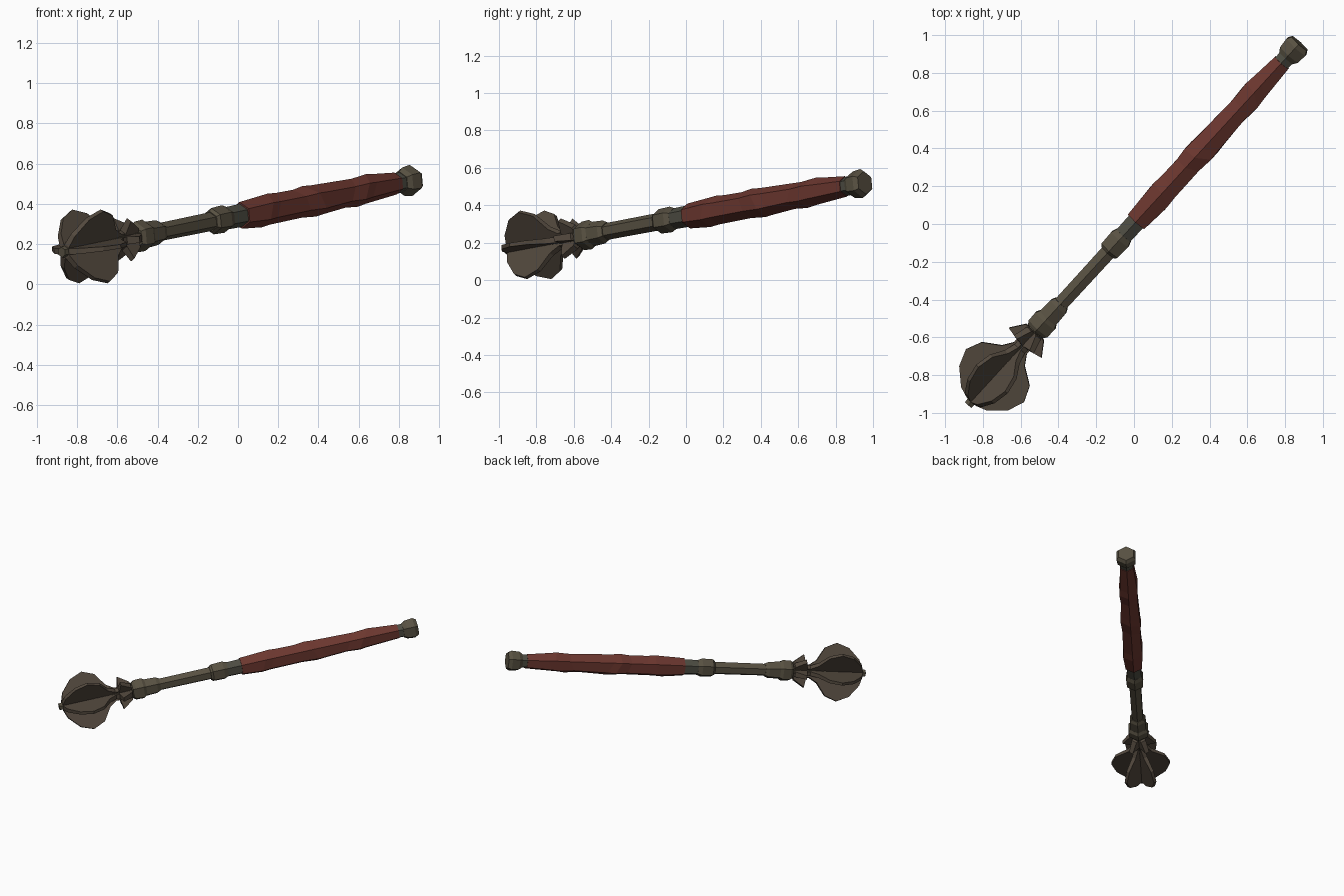
import bpy, bmesh, math
from mathutils import Matrix, Vector

if "Cube" in bpy.data.objects:
    bpy.data.objects.remove(bpy.data.objects["Cube"])

# Weapon axis runs from head tip to pommel; parts are built along local z
AXIS = Vector((0.875, 0.955, 0.18)).normalized()
SIDE = Vector((0, 0, 1)).cross(AXIS).normalized()
UP = AXIS.cross(SIDE)
FRAME = Matrix.Translation((0, 0, 0.34)) @ Matrix((SIDE, UP, AXIS)).transposed().to_4x4()


def material(name, rgb):
    def linear(c):
        c /= 255
        return c / 12.92 if c < 0.04045 else ((c + 0.055) / 1.055) ** 2.4
    m = bpy.data.materials.new(name)
    m.diffuse_color = (*[linear(c) for c in rgb], 1)
    m.use_nodes = True
    m.node_tree.nodes["Principled BSDF"].inputs["Base Color"].default_value = m.diffuse_color
    return m


METAL = material("bronze_grey_metal", (88, 81, 66))
BLADE = material("brown_grey_metal", (82, 72, 61))
NECK = material("green_grey_metal", (77, 76, 66))
LEATHER = material("red_leather", (108, 55, 47))


def finish(name, bm, mat):
    bmesh.ops.recalc_face_normals(bm, faces=bm.faces)
    bm.transform(FRAME)
    me = bpy.data.meshes.new(name)
    bm.to_mesh(me)
    bm.free()
    me.materials.append(mat)
    ob = bpy.data.objects.new(name, me)
    bpy.context.collection.objects.link(ob)
    return ob


def hex_tube(name, rings, mat):
    """Six-sided tube through rings of (distance, radius, slant)."""
    bm = bmesh.new()
    loops = []
    for s, r, *slant in rings:
        tilt = slant[0] if slant else 0
        loop = []
        for k in range(6):
            a = math.radians(30 + 60 * k)
            loop.append(bm.verts.new((r * math.cos(a), r * math.sin(a),
                                      s + tilt * math.cos(a - 0.9))))
        loops.append(loop)
    for lo, hi in zip(loops, loops[1:]):
        for k in range(6):
            n = (k + 1) % 6
            bm.faces.new((lo[k], lo[n], hi[n], hi[k]))
    bm.faces.new(loops[0])
    bm.faces.new(loops[-1])
    return finish(name, bm, mat)


def radial_plates(name, outline, root, edge, mat):
    """Six plates around the axis from an outline of (distance, radius)."""
    bm = bmesh.new()
    reach = max(r for s, r in outline)
    for k in range(6):
        rot = Matrix.Rotation(math.radians(60 * k), 3, 'Z')
        sides = []
        for sign in (-1, 1):
            sides.append([bm.verts.new(rot @ Vector(
                (r, sign * (root + (edge - root) * r / reach) / 2, s)))
                for s, r in outline])
        a, b = sides
        bm.faces.new(a)
        bm.faces.new(b)
        for i in range(len(a)):
            j = (i + 1) % len(a)
            bm.faces.new((a[i], a[j], b[j], b[i]))
    return finish(name, bm, mat)


# Pommel and the neck between it and the grip
hex_tube("pommel", [(1.205, 0.055), (1.23, 0.072), (1.285, 0.078), (1.31, 0.062)], METAL)
hex_tube("pommel_neck", [(1.14, 0.05), (1.22, 0.052)], NECK)

# Leather grip with slanted wrap ridges
hex_tube("grip", [(0.02, 0.067), (0.20, 0.080, 0.04), (0.26, 0.075, 0.04),
                  (0.44, 0.073, -0.03), (0.53, 0.082, -0.05), (0.59, 0.077, -0.05),
                  (0.82, 0.068, 0.04), (0.92, 0.076, 0.05), (0.98, 0.069, 0.05),
                  (1.17, 0.055)], LEATHER)

# Shaft and its two collars
hex_tube("grip_neck", [(-0.09, 0.056), (0.03, 0.058)], NECK)
hex_tube("middle_collar", [(-0.205, 0.052), (-0.19, 0.066), (-0.11, 0.069),
                           (-0.08, 0.057)], METAL)
hex_tube("shaft", [(-0.62, 0.045), (-0.18, 0.047)], METAL)
hex_tube("lower_collar", [(-0.685, 0.066), (-0.60, 0.062), (-0.575, 0.05)], METAL)
hex_tube("head_collar", [(-0.775, 0.062), (-0.755, 0.077), (-0.70, 0.079),
                         (-0.68, 0.066)], METAL)

# Head core, flanges and the short spurs above them
hex_tube("head_core", [(-1.31, 0.026), (-1.27, 0.03), (-0.95, 0.034), (-0.76, 0.05)], METAL)
radial_plates("flanges", [(-0.78, 0.01), (-0.78, 0.05), (-0.90, 0.046), (-0.955, 0.082),
                          (-1.015, 0.172), (-1.10, 0.208), (-1.19, 0.174),
                          (-1.265, 0.092), (-1.285, 0.035), (-1.285, 0.01)],
              0.034, 0.02, BLADE)
radial_plates("spurs", [(-0.775, 0.02), (-0.785, 0.065), (-0.86, 0.117),
                        (-0.875, 0.045), (-0.875, 0.02)], 0.05, 0.03, BLADE)
